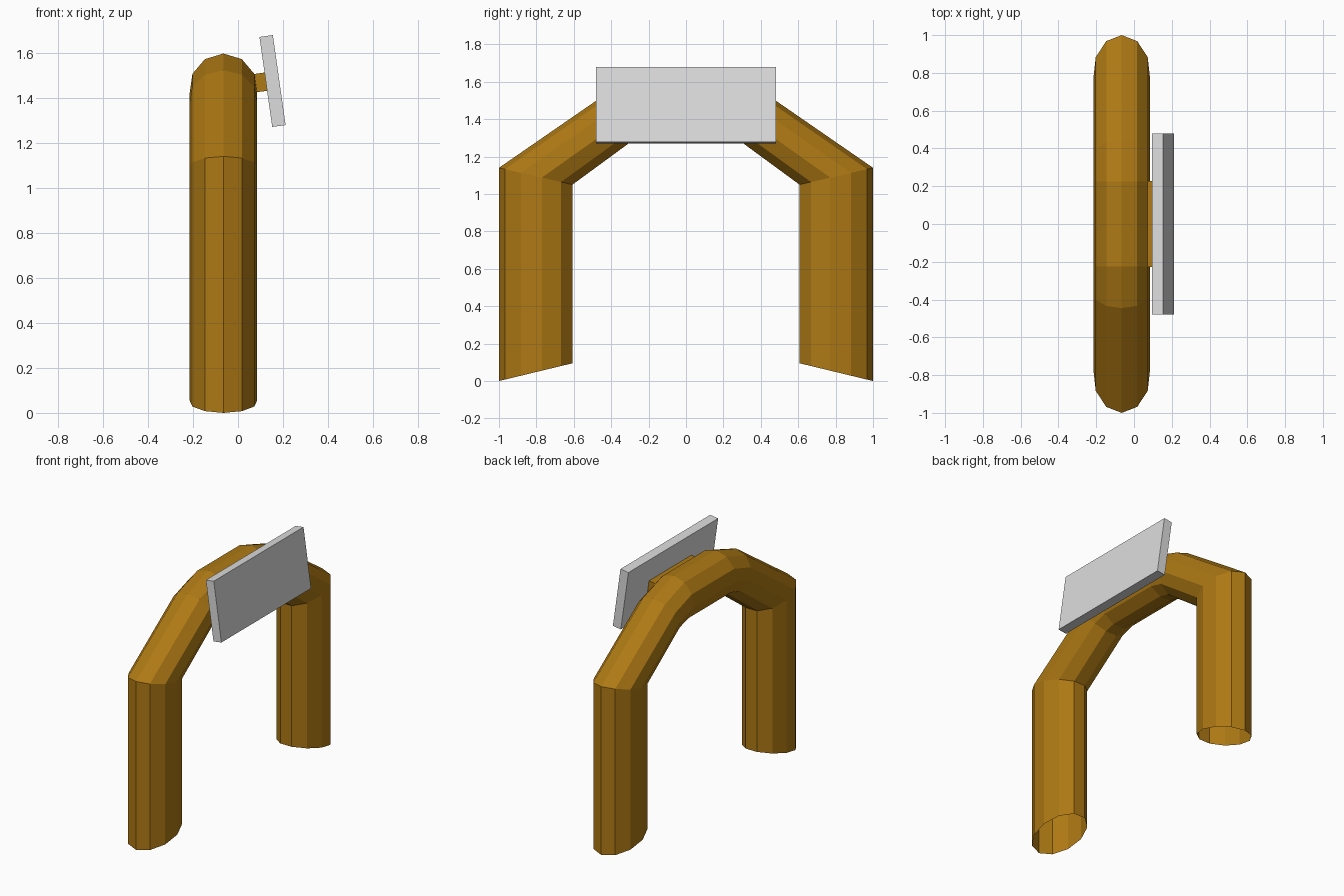
import bpy, bmesh, math
from mathutils import Vector

cube = bpy.data.objects.get("Cube")
if cube:
    bpy.data.objects.remove(cube, do_unlink=True)


def make_material(name, rgb):
    mat = bpy.data.materials.new(name)
    mat.use_nodes = True
    mat.diffuse_color = (*rgb, 1)
    mat.node_tree.nodes["Principled BSDF"].inputs["Base Color"].default_value = (*rgb, 1)
    return mat


BROWN = make_material("ochre brown", (0.42, 0.19, 0.007))
GREY = make_material("light grey", (0.72, 0.72, 0.72))

SIDES = 11
TUBE_X = -0.065
HALF_WIDTH = 0.1515
TILT = math.radians(-8.1)


def add_object(name, bm, mat):
    bmesh.ops.recalc_face_normals(bm, faces=bm.faces)
    mesh = bpy.data.meshes.new(name)
    bm.to_mesh(mesh)
    bm.free()
    mesh.materials.append(mat)
    obj = bpy.data.objects.new(name, mesh)
    bpy.context.collection.objects.link(obj)
    return obj


def add_box(name, size, location, mat):
    bm = bmesh.new()
    bmesh.ops.create_cube(bm, size=1)
    bmesh.ops.scale(bm, vec=size, verts=bm.verts)
    obj = add_object(name, bm, mat)
    obj.location = location
    obj.rotation_euler.y = TILT
    return obj


def ring(bm, outer, inner):
    # one cross-section, a corner on the outer edge and a flat on the inner
    outer, inner = Vector((TUBE_X, *outer)), Vector((TUBE_X, *inner))
    radius = (outer - inner) / (1 + math.cos(math.pi / SIDES))
    verts = []
    for i in range(SIDES):
        a = math.tau * i / SIDES
        side = Vector((HALF_WIDTH * math.sin(a), 0, 0))
        verts.append(bm.verts.new(outer - radius + radius * math.cos(a) + side))
    return verts


# arch tube: (outer, inner) edge points in y, z for one half, then mirrored
half = [
    ((-1.0, 0.0), (-0.607, 0.095)),
    ((-1.0, 1.14), (-0.607, 1.05)),
    ((-0.445, 1.523), (-0.30, 1.275)),
    ((-0.226, 1.597), (-0.226, 1.293)),
]
sections = half + [tuple((-y, z) for y, z in pair) for pair in reversed(half)]
bm = bmesh.new()
rings = [ring(bm, *pair) for pair in sections]
for a, b in zip(rings, rings[1:]):
    for i in range(SIDES):
        j = (i + 1) % SIDES
        bm.faces.new((a[i], a[j], b[j], b[i]))
add_object("arch_tube", bm, BROWN)

# sign plate and the block that holds it
add_box("mounting_block", (0.09, 0.455, 0.082), (0.087, 0, 1.467), BROWN)
add_box("sign_plate", (0.06, 0.96, 0.404), (0.1535, 0, 1.475), GREY)
